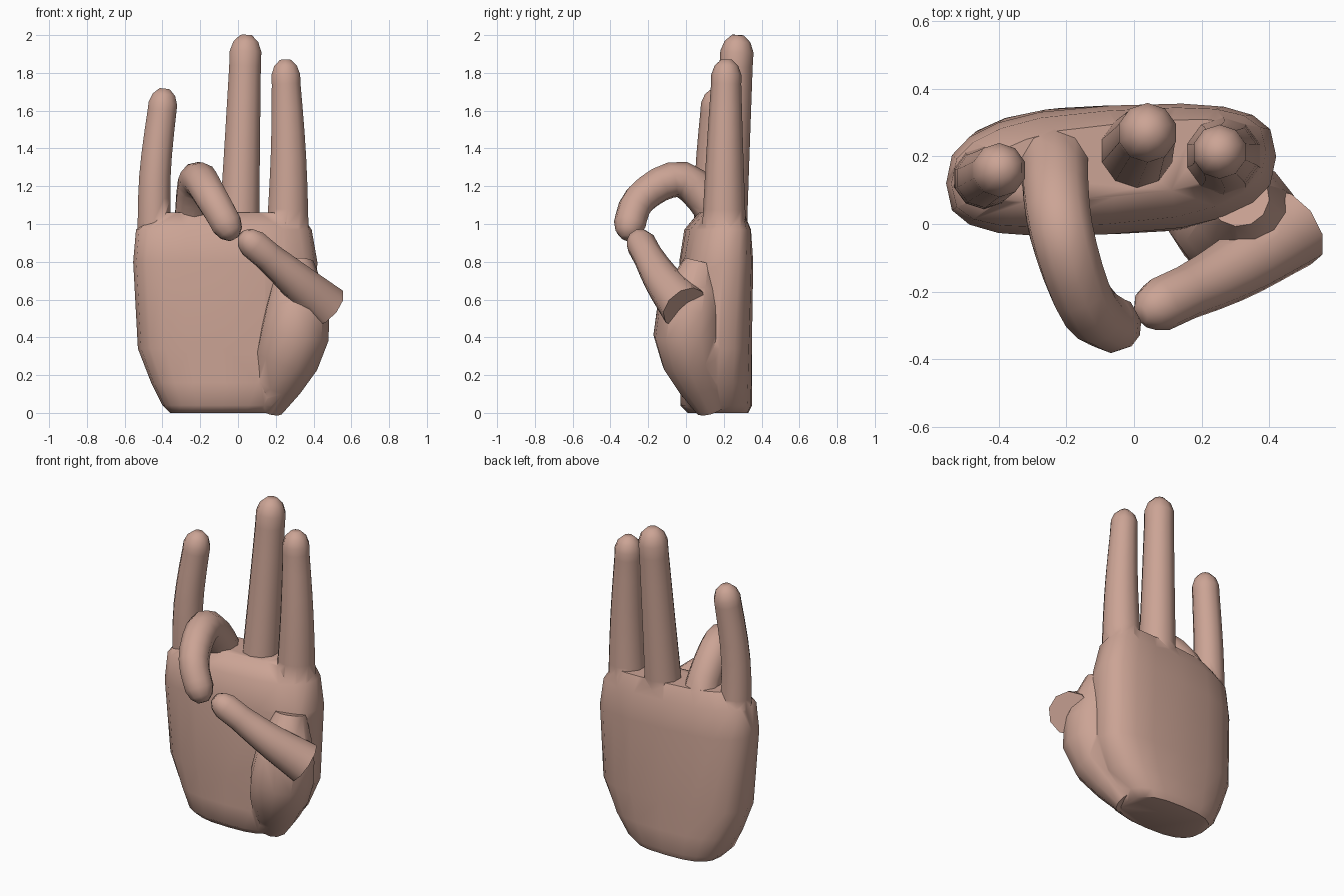
import bpy, bmesh, math
from mathutils import Vector
from mathutils.geometry import interpolate_bezier

if "Cube" in bpy.data.objects:
    bpy.data.objects.remove(bpy.data.objects["Cube"])

skin = bpy.data.materials.new("skin")
skin.diffuse_color = (0.6, 0.37, 0.3, 1)
skin.use_nodes = True
skin.node_tree.nodes["Principled BSDF"].inputs["Base Color"].default_value = skin.diffuse_color


def loft(name, rings):
    """Closed mesh through a list of equal-length rings."""
    bm = bmesh.new()
    vr = [[bm.verts.new(p) for p in r] for r in rings]
    n = len(vr[0])
    for a, b in zip(vr, vr[1:]):
        for i in range(n):
            j = (i + 1) % n
            bm.faces.new((a[i], a[j], b[j], b[i]))
    bm.faces.new(vr[0][::-1])
    bm.faces.new(vr[-1])
    bmesh.ops.recalc_face_normals(bm, faces=bm.faces)
    me = bpy.data.meshes.new(name)
    bm.to_mesh(me)
    bm.free()
    me.materials.append(skin)
    ob = bpy.data.objects.new(name, me)
    bpy.context.collection.objects.link(ob)
    return ob


def spline(points, steps=4):
    """Smooth path through the given points."""
    p = [Vector(q) for q in points]
    p = [2 * p[0] - p[1]] + p + [2 * p[-1] - p[-2]]
    path = [p[1]]
    for a, b, c, d in zip(p, p[1:], p[2:], p[3:]):
        path += interpolate_bezier(b, b + (c - a) / 6, c - (d - b) / 6, c, steps + 1)[1:]
    return path


def tube(name, path, radii, sides=10):
    """Sweep a circle of changing radius along a path."""
    u = Vector((1, 0, 0))
    rings = []
    last = len(path) - 1
    for i, p in enumerate(path):
        t = (path[min(i + 1, last)] - path[max(i - 1, 0)]).normalized()
        u = (u - t * u.dot(t)).normalized()
        v = t.cross(u)
        angles = [2 * math.pi * (k + 0.5) / sides for k in range(sides)]
        rings.append([p + radii[i] * (u * math.cos(a) + v * math.sin(a)) for a in angles])
    return loft(name, rings)


def finger(name, points, r0, r1):
    """Tapered tube with a rounded tip."""
    path = spline(points)
    tip = path[-1]
    path = [p for p in path if (p - tip).length > r1 * 1.3]
    body = len(path)
    radii = [r0 + (r1 - r0) * i / (body - 1) for i in range(body)]
    back = (path[-1] - tip).normalized()
    for d, f in ((1, 1), (0.4, 0.78), (0, 0.36)):
        path.append(tip + back * r1 * d)
        radii.append(r1 * f)
    return tube(name, path, radii)


def palm_ring(z, left, right, inset, n=20):
    """Squarish oval, tilted so the index side sits further back."""
    front, back = -0.03 + inset, 0.35 - inset / 2
    ring = []
    for k in range(n):
        a = 2 * math.pi * k / n
        c, s = math.cos(a), math.sin(a)
        x = (left + right) / 2 + (right - left) / 2 * math.copysign(abs(c) ** 0.72, c)
        y = (front + back) / 2 + (back - front) / 2 * math.copysign(abs(s) ** 0.72, s)
        ring.append((x, y + 0.05 * c * min(1, z), z))
    return ring


# palm: height, left edge, right edge, inset
hand = loft("hand", [palm_ring(*row) for row in (
    (0, -0.36, 0.19, 0.04),
    (0.04, -0.40, 0.24, 0),
    (0.16, -0.46, 0.33, 0),
    (0.34, -0.53, 0.41, 0),
    (0.80, -0.555, 0.42, 0),
    (0.97, -0.54, 0.39, 0.03),
    (1.06, -0.44, 0.33, 0.11))])

# fleshy mound at the thumb's root
mound_path = spline([(0.15, 0.14, 0.03), (0.30, 0.01, 0.42), (0.31, 0.08, 0.80)], 3)
steps = len(mound_path) - 1
mound_radii = [0.09 + 0.095 * math.sin(math.pi * i / steps) for i in range(steps + 1)]
parts = [tube("thumb_mound", mound_path, mound_radii, 12)]

# thumb reaching across to meet the ring finger
parts.append(finger("thumb", [(0.465, -0.01, 0.56), (0.28, -0.14, 0.725),
                              (0.02, -0.265, 0.945)], 0.127, 0.08))

# three raised fingers
parts.append(finger("little_finger", [(-0.44, 0.14, 0.8), (-0.44, 0.135, 1.25),
                                      (-0.388, 0.165, 1.715)], 0.097, 0.08))
parts.append(finger("middle_finger", [(0, 0.2, 0.8), (0.02, 0.235, 1.35),
                                      (0.043, 0.275, 2)], 0.117, 0.088))
parts.append(finger("index_finger", [(0.26, 0.2, 0.8), (0.267, 0.205, 1.35),
                                     (0.25, 0.215, 1.87)], 0.124, 0.08))

# curled ring finger
parts.append(finger("ring_finger", [(-0.23, 0.19, 0.8), (-0.235, 0.18, 1.02),
                                    (-0.215, -0.02, 1.235), (-0.135, -0.245, 1.13),
                                    (-0.02, -0.315, 0.925)], 0.112, 0.085))

# fuse everything into one skin
bpy.context.view_layer.objects.active = hand
for p in parts:
    m = hand.modifiers.new("join", 'BOOLEAN')
    m.operation = 'UNION'
    m.solver = 'EXACT'
    m.object = p
    bpy.ops.object.modifier_apply(modifier=m.name)
    bpy.data.objects.remove(p)

bpy.ops.object.select_all(action='DESELECT')
hand.select_set(True)
bpy.ops.object.shade_smooth_by_angle(angle=math.radians(50))
